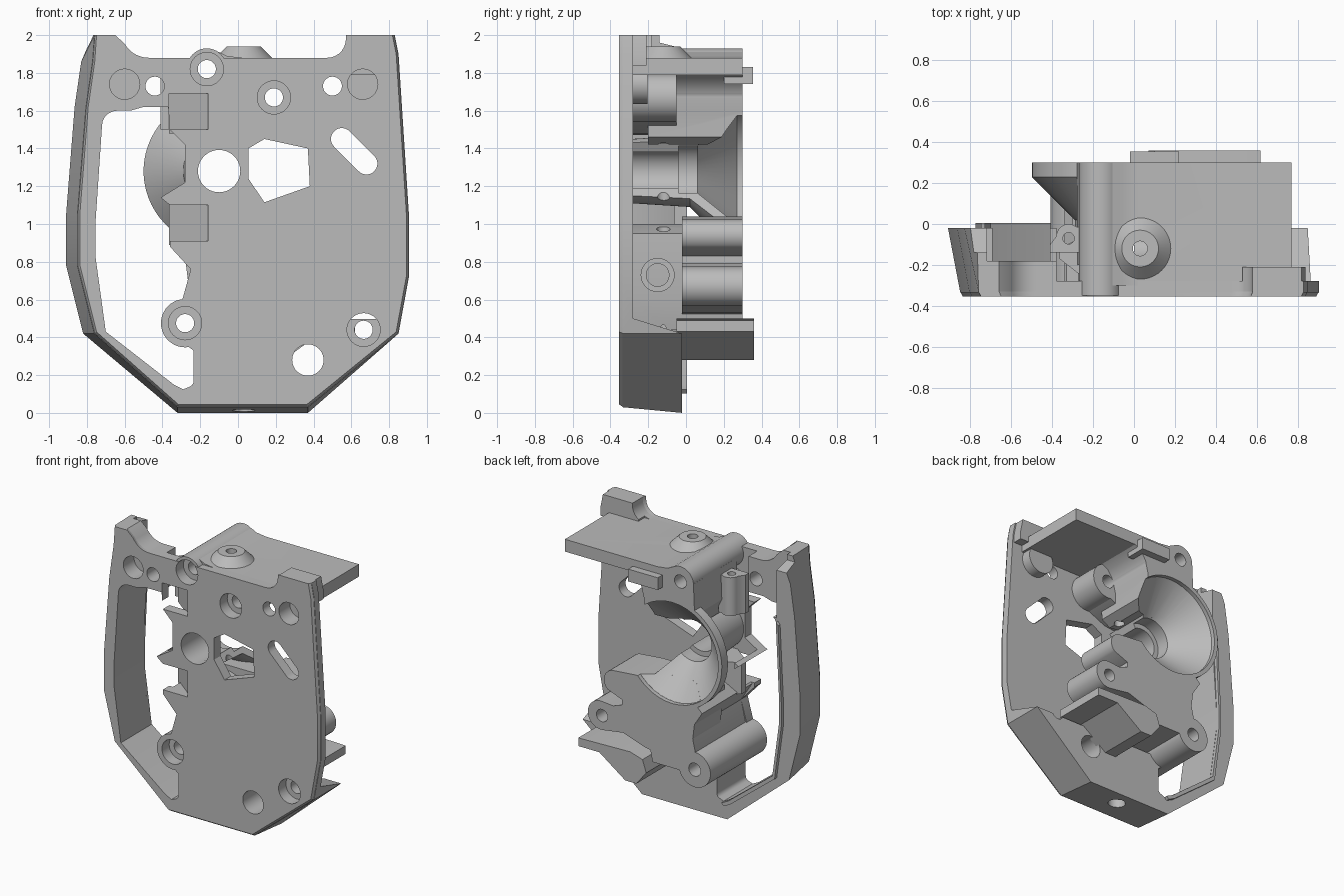
import bpy, bmesh, math
from math import sin, cos, radians

if "Cube" in bpy.data.objects:
    bpy.data.objects.remove(bpy.data.objects["Cube"])

GREY = (0.5, 0.5, 0.5, 1)
grey = bpy.data.materials.new("mid grey")
grey.use_nodes = True
grey.diffuse_color = GREY
grey.node_tree.nodes["Principled BSDF"].inputs["Base Color"].default_value = GREY


def make(name, bm):
    bmesh.ops.recalc_face_normals(bm, faces=bm.faces)
    me = bpy.data.meshes.new(name)
    bm.to_mesh(me)
    bm.free()
    me.materials.append(grey)
    ob = bpy.data.objects.new(name, me)
    bpy.context.collection.objects.link(ob)
    return ob


def prism(name, pts, a, b, axis="y", end=None):
    """Extrude a 2D outline from a to b; end is an optional second outline."""
    def place(p, t):
        return {"x": (t, *p), "y": (p[0], t, p[1]), "z": (*p, t)}[axis]
    bm = bmesh.new()
    lo = [bm.verts.new(place(p, a)) for p in pts]
    hi = [bm.verts.new(place(p, b)) for p in (end or pts)]
    bm.faces.new(lo)
    bm.faces.new(hi)
    for i in range(len(lo)):
        j = (i + 1) % len(lo)
        bm.faces.new((lo[i], lo[j], hi[j], hi[i]))
    return make(name, bm)


def arc(cx, cz, r, start=0, stop=360, n=40):
    last = n if stop - start == 360 else n - 1
    return [(cx + r * cos(radians(start + (stop - start) * i / last)),
             cz + r * sin(radians(start + (stop - start) * i / last))) for i in range(n)]


def rect(x0, z0, x1, z1):
    return [(x0, z0), (x1, z0), (x1, z1), (x0, z1)]


def sweep(name, profile, cx, cz, start, stop, n=44):
    """Turn a closed (radius, y) profile part of the way round a y axis."""
    bm = bmesh.new()
    rings = []
    for i in range(n):
        t = radians(start + (stop - start) * i / (n - 1))
        rings.append([bm.verts.new((cx + r * cos(t), y, cz + r * sin(t))) for r, y in profile])
    for p, q in zip(rings, rings[1:]):
        for i in range(len(p)):
            j = (i + 1) % len(p)
            bm.faces.new((p[i], p[j], q[j], q[i]))
    bm.faces.new(rings[0])
    bm.faces.new(rings[-1])
    return make(name, bm)


def cut(ob, cutters):
    for c in cutters:
        m = ob.modifiers.new("cut", "BOOLEAN")
        m.operation, m.solver, m.object = "DIFFERENCE", "EXACT", c
    dg = bpy.context.evaluated_depsgraph_get()
    me = bpy.data.meshes.new_from_object(ob.evaluated_get(dg))
    ob.modifiers.clear()
    ob.data = me


# Frame outline, narrower at the front on the handle side and the bottom
left = [(-0.77, 2), (-0.83, 1.86), (-0.865, 1.62), (-0.91, 1.05), (-0.91, 0.78), (-0.82, 0.42), (-0.32, 0)]
right = [(0.37, 0), (0.85, 0.42), (0.905, 0.72), (0.905, 1.05), (0.85, 1.9), (0.83, 2)]
top = [(0.58, 2)] + arc(0.48, 1.98, 0.1, 0, -90, 8) + arc(-0.48, 2.03, 0.15, -90, -150, 8) + [(-0.66, 2)]
back = left + right + top
front = []
for i, (x, z) in enumerate(back):
    if i < len(left) - 1:
        x += 0.06 if i else 0.01
    front.append((x, max(z, 0.03) if z < 0.3 else z))
lip = [(x * 0.985, 1 + (z - 1) * (0.985 if z < 1 else 1)) for x, z in front]
frame = prism("frame", front, -0.335, -0.02, end=back)
front_face = prism("front_face", lip, -0.355, -0.33, end=front)

# Hand opening with the notched plate edge, and the rear pockets
window = ([(-0.37, 1.62), (-0.5, 1.62), (-0.57, 1.6)] + arc(-0.64, 1.52, 0.08, 90, 180, 6) +
          [(-0.755, 1.0), (-0.755, 0.83), (-0.7, 0.43), (-0.34, 0.15), (-0.29, 0.125)] +
          arc(-0.27, 0.17, 0.035, -60, 0, 4) +
          [(-0.235, 0.33), (-0.29, 0.37), (-0.3, 0.58), (-0.25, 0.76), (-0.36, 0.88), (-0.36, 1.1),
           (-0.41, 1.14), (-0.28, 1.22), (-0.28, 1.42), (-0.36, 1.5)])
opening = prism("opening_cutter", window, -0.5, 0.05)
main_pocket = prism("pocket_cutter", [(-0.28, 0.5), (0.01, 0.41), (0.01, 2.2), (-0.28, 2.2)], -0.38, 1.2, "x")
beam_pocket = prism("beam_cutter", rect(-0.72, 1.58, -0.37, 2.2), -0.18, 0.1)
handle_top = prism("handle_top_cutter", [(-0.14, 2.1), (-0.14, 1.96), (0.1, 1.9), (0.1, 2.1)], -1.0, -0.6, "x")

# Raised lip along the rear of the hand opening
rim = [(-0.73, 1.56), (-0.757, 1.0), (-0.757, 0.83), (-0.702, 0.43), (-0.342, 0.148), (-0.29, 0.123)]
prism("opening_lip", rim + [(x - 0.018, z - 0.02) for x, z in reversed(rim)], -0.03, 0.005)


def hole(x, z, r, y0=-0.5, y1=0.6):
    return prism("hole_cutter", arc(x, z, r), y0, y1)


# Round, slotted and five-sided openings
holes = [hole(*h) for h in ((-0.44, 1.73, 0.05), (0.5, 1.73, 0.05), (-0.1, 1.28, 0.112), (0.37, 0.28, 0.083))]
blind = [hole(x, 1.74, 0.08, -0.5, -0.23) for x in (-0.6, 0.66)]
screws = []
for x, z in ((-0.165, 1.82), (0.19, 1.67), (-0.28, 0.475), (0.665, 0.44)):
    screws += [hole(x, z, 0.048), hole(x, z, 0.088, -0.5, -0.27)]
slot = arc(0.55, 1.45, 0.058, 45, 225, 14) + arc(0.68, 1.32, 0.058, 225, 405, 14)
holes.append(prism("slot_cutter", slot, -0.5, 0.1))
five = [(0.055, 1.4), (0.14, 1.45), (0.37, 1.4), (0.38, 1.2), (0.14, 1.115), (0.055, 1.24)]
holes.append(prism("five_side_cutter", five, -0.5, 0.1))
filament = prism("filament_cutter", arc(0.03, -0.12, 0.036), -0.1, 2.1, "z")
bottom_hole = prism("bottom_cutter", arc(0.03, -0.15, 0.06), -0.1, 0.3, "z")

# Funnel space cleared from the blocks around it
bore = [hole(-0.1, 1.28, 0.15, -0.5, 0.061), hole(-0.1, 1.28, 0.37, 0.269, 0.6),
        prism("cone_cutter", arc(-0.1, 1.28, 0.15), 0.06, 0.27, end=arc(-0.1, 1.28, 0.37))]

# Sloping latch seats cut into the plate edge, with their backing
seats = []
for name, z0, z1 in (("upper_latch", 1.5, 1.69), ("lower_latch", 0.91, 1.1)):
    seats.append(prism("seat_cutter", [(-0.365, -0.4), (-0.16, -0.4), (-0.16, -0.33), (-0.365, -0.17)], z0, z1, "z"))
    prism(name, [(-0.16, -0.33), (-0.365, -0.17), (-0.365, -0.12), (-0.25, -0.06), (-0.16, -0.27)],
          z0 - 0.02, z1 + 0.02, "z")
cut(frame, [opening, main_pocket, beam_pocket, handle_top, bottom_hole, filament] + holes + blind + screws + seats)
cut(front_face, [opening] + holes + blind + screws + seats)

# Top shelf rising into its round ridge, with inlet and rear tab
shelf = prism("top_shelf", [(-0.16, 1.79), (0.77, 1.79), (0.77, 1.88), (0.02, 1.88), (-0.06, 1.89), (-0.1, 1.91),
                            (-0.16, 1.92)], -0.3, 0.3)
ridge = prism("top_ridge", arc(-0.165, 1.825, 0.105), -0.35, 0.3)
inlet = prism("inlet_boss", arc(0.03, -0.12, 0.16), 1.87, 1.94, "z", arc(0.03, -0.12, 0.09))
prism("rear_tab", rect(-0.02, 1.74, 0.22, 1.83), 0.2, 0.355)
prism("corner_tab", [(0.82, 2), (0.84, 1.9), (0.84, 1.84), (0.54, 1.84)] +
      arc(0.48, 1.98, 0.1, -60, 0, 6) + [(0.58, 2)], -0.33, -0.21)
socket = prism("corner_socket", arc(0.66, 1.74, 0.105), -0.29, -0.205)

# Block hanging under the shelf around the funnel, and its screw boss
hanger = prism("shelf_hanger", [(-0.27, 1.83), (-0.28, 1.6), (-0.2, 1.45), (0.05, 1.42), (0.12, 1.46), (0.125, 1.6),
                                (0.15, 1.7), (0.19, 1.76), (0.26, 1.8)], -0.2, 0.3)
upper_boss = prism("upper_screw_boss", arc(0.19, 1.67, 0.13, -100, 60, 20) + [(0.2, 1.8), (-0.1, 1.8),
                   (-0.12, 1.5), (-0.05, 1.47), (0.03, 1.48)], -0.3, -0.05)

# Lower gear housing, reaching arm with two lobes, and wedge
housing = prism("gear_housing", [(-0.3, 0.44), (0.06, 0.44), (0.1, 0.62), (0.1, 0.95), (-0.05, 1.0),
                                 (-0.24, 1.0), (-0.34, 0.9), (-0.25, 0.76), (-0.29, 0.58)], -0.3, 0.3)
arm = prism("rear_arm", [(-0.1, 0.5), (0.12, 0.53), (0.3, 0.59)] + arc(0.48, 0.67, 0.105, -100, 90, 16) +
            [(0.38, 0.765), (0.31, 0.79), (0.31, 0.83)] + arc(0.37, 0.94, 0.085, -50, 90, 12) +
            [(0.2, 1.04), (-0.2, 1.04), (-0.3, 0.98), (-0.24, 0.5)], -0.02, 0.3)
boss = prism("lower_screw_boss", arc(-0.28, 0.475, 0.128), -0.354, 0.3)
prism("rear_wedge", [(0.62, 0.49), (0.62, 0.43), (0.45, 0.43), (0.24, 0.28), (0.15, 0.28), (0.07, 0.38),
                     (0.1, 0.47), (0.2, 0.5)], -0.05, 0.36)
ring = prism("side_ring", arc(-0.15, 0.73, 0.09), 0.0, 0.11, "x")
cut(ring, [prism("ring_cutter", arc(-0.15, 0.73, 0.06), 0.095, 0.2, "x")])

# Hub and open funnel behind the shaft hole
funnel = sweep("funnel", [(0.115, -0.29), (0.115, -0.04), (0.15, -0.04), (0.15, 0.06), (0.37, 0.27), (0.37, 0.3),
                          (0.4, 0.3), (0.4, 0.23), (0.19, 0.02), (0.17, -0.29)], -0.1, 1.28, 62, 310)

# Latch post with its pin hole
post = prism("latch_post", [(-0.41, -0.14), (-0.25, -0.14), (-0.25, -0.02)] +
             arc(-0.32, -0.06, 0.06, 50, 180, 8) + [(-0.41, -0.1)], 1.5, 1.78, "z")
pin = prism("pin_cutter", arc(-0.32, -0.07, 0.028), 1.3, 1.9, "z")

for ob, cutters in ((shelf, screws[:2] + [filament]), (ridge, screws[:2]), (inlet, [filament]), (socket, blind),
                    (hanger, screws[:4] + bore + seats + [filament]), (upper_boss, screws[:4] + [filament]),
                    (housing, screws[4:6] + bore + seats + [filament]),
                    (arm, screws[4:6] + bore + [hole(0.47, 0.67, 0.045, 0.1)]),
                    (boss, screws[4:6]), (funnel, [filament]), (post, [pin] + seats)):
    cut(ob, cutters)

# Remove cutters and shade the rounded parts smooth
for ob in list(bpy.context.collection.objects):
    if ob.name.split(".")[0].endswith("_cutter"):
        bpy.data.objects.remove(ob)
bpy.ops.object.select_all(action="DESELECT")
for ob in bpy.context.collection.objects:
    if ob.type == "MESH":
        ob.select_set(True)
        bpy.context.view_layer.objects.active = ob
bpy.ops.object.shade_smooth_by_angle(angle=radians(30))
